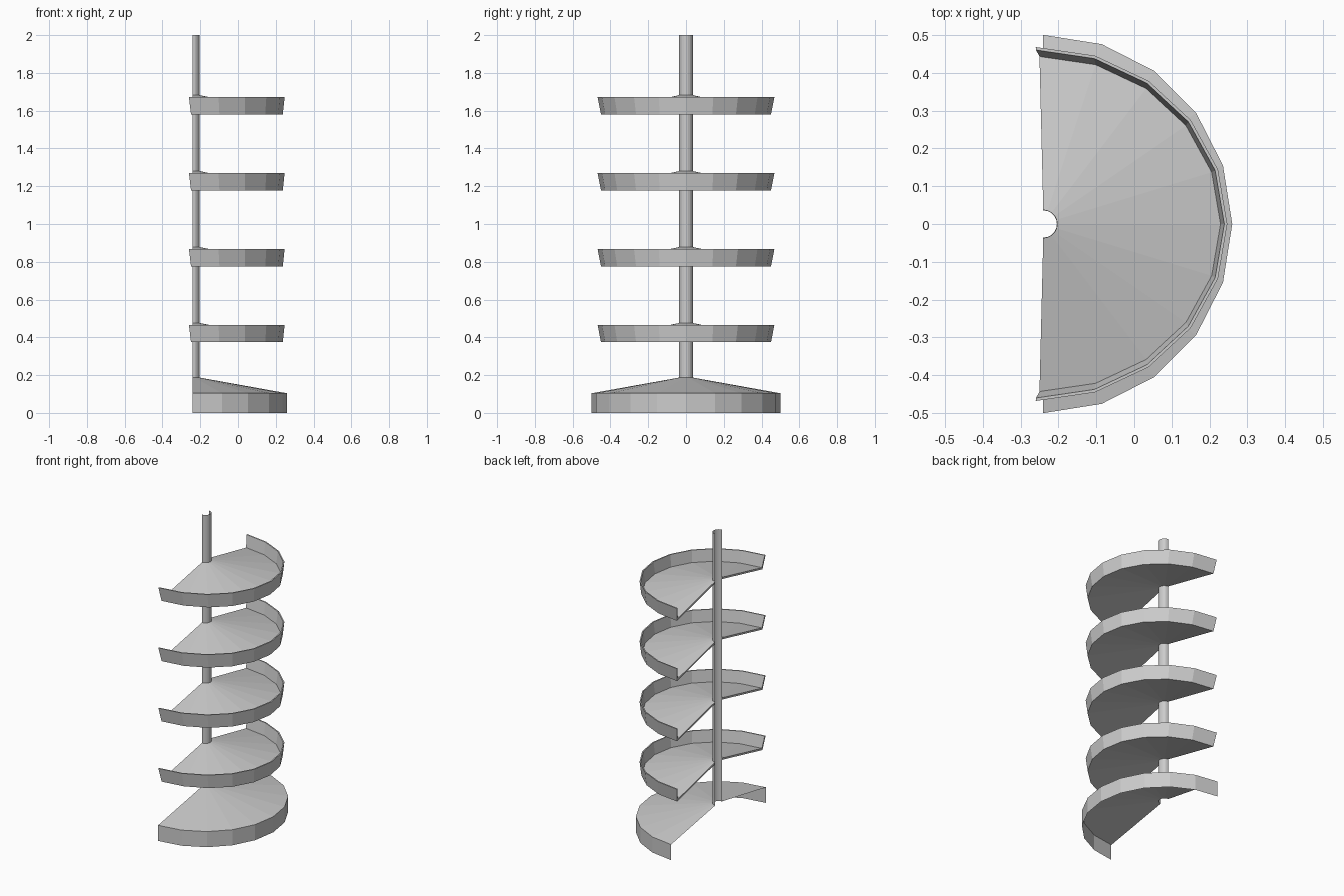
import bpy, bmesh, math

if "Cube" in bpy.data.objects:
    bpy.data.objects.remove(bpy.data.objects["Cube"])

SEGMENTS = 10      # facets in the half turn
AXIS = -0.24       # x of the central pole


def half_turn(name, profile, z0=0.0, caps=False):
    """Sweep (centre_x, radius_x, radius_y, z) profile points through a half turn."""
    bm = bmesh.new()
    rows = []
    for i in range(SEGMENTS + 1):
        a = -math.pi / 2 + math.pi * i / SEGMENTS
        rows.append([bm.verts.new((cx + rx * math.cos(a), ry * math.sin(a), z0 + z))
                     for cx, rx, ry, z in profile])
    for r0, r1 in zip(rows, rows[1:]):
        for j in range(len(profile) - 1):
            bm.faces.new((r0[j], r1[j], r1[j + 1], r0[j + 1]))
    if caps:
        bm.faces.new(rows[0])
        bm.faces.new(rows[-1][::-1])
    bmesh.ops.recalc_face_normals(bm, faces=bm.faces)
    # open shells: make the outside face away from the axis
    f = max(bm.faces, key=lambda f: f.calc_center_median().x)
    if not caps and f.normal.x < 0:
        bmesh.ops.reverse_faces(bm, faces=bm.faces)
    mesh = bpy.data.meshes.new(name)
    bm.to_mesh(mesh)
    bm.free()
    obj = bpy.data.objects.new(name, mesh)
    bpy.context.collection.objects.link(obj)
    return obj


# base: upright skirt with a shallow cone on top, open below and behind
half_turn("base", [(AXIS, 0.5, 0.5, 0.0), (AXIS, 0.5, 0.5, 0.104),
                   (AXIS, 0.036, 0.036, 0.187)])

# central half-round pole
half_turn("pole", [(AXIS, 0.036, 0.036, 0.187), (AXIS, 0.036, 0.036, 2.0)])

# shelves: conical floor with a thin outward-flaring lip
shelf = [(AXIS, 0.037, 0.037, 0.090),      # underside at pole
         (-0.249, 0.486, 0.450, 0.0),      # lip bottom
         (-0.260, 0.507, 0.468, 0.092),    # lip top, outside
         (-0.259, 0.498, 0.460, 0.092),    # lip top, inside
         (-0.250, 0.479, 0.443, 0.014),    # floor edge
         (AXIS, 0.037, 0.037, 0.102)]      # floor at pole
for n in range(4):
    half_turn(f"shelf_{n + 1}", shelf, z0=0.374 + 0.402 * n, caps=True)
